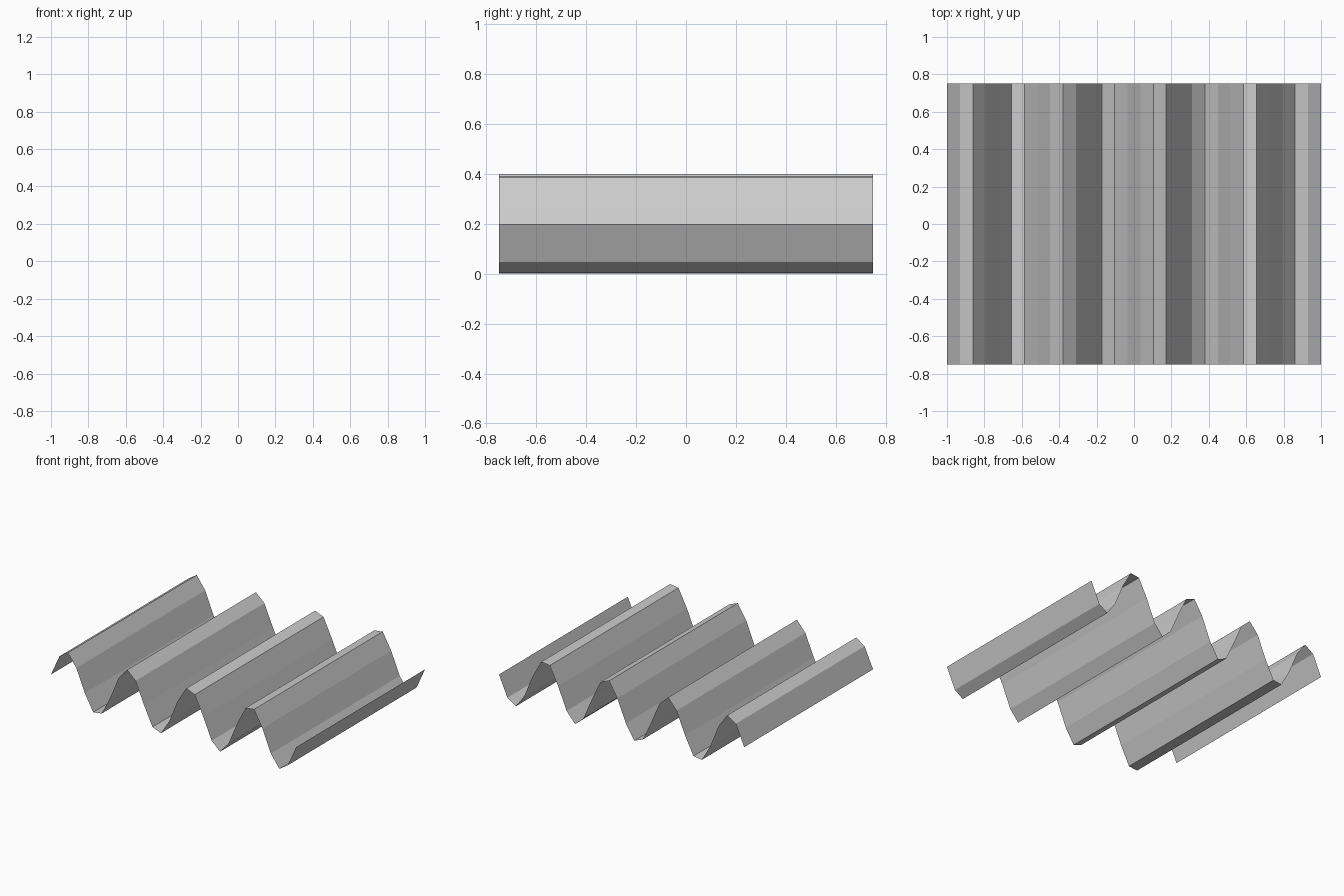
import bpy
import math

if "Cube" in bpy.data.objects:
    bpy.data.objects.remove(bpy.data.objects["Cube"])

SEGMENTS = 29        # flat strips across the width
WAVES = 4            # full ridges and valleys
WIDTH, DEPTH, HEIGHT = 2.0, 1.5, 0.4

# Sine profile in the x-z plane, doubled at the front and back edges
verts, faces = [], []
for i in range(SEGMENTS + 1):
    t = i / SEGMENTS
    x = (t - 0.5) * WIDTH
    z = HEIGHT / 2 * (1 + math.sin(2 * math.pi * WAVES * t))
    verts += [(x, -DEPTH / 2, z), (x, DEPTH / 2, z)]

# One flat strip between each neighbouring pair of profile points, facing up
for i in range(SEGMENTS):
    a = 2 * i
    faces.append((a, a + 2, a + 3, a + 1))

# Single-skin corrugated sheet
mesh = bpy.data.meshes.new("corrugated_sheet")
mesh.from_pydata(verts, [], faces)
mesh.update()
sheet = bpy.data.objects.new("corrugated_sheet", mesh)
bpy.context.collection.objects.link(sheet)
